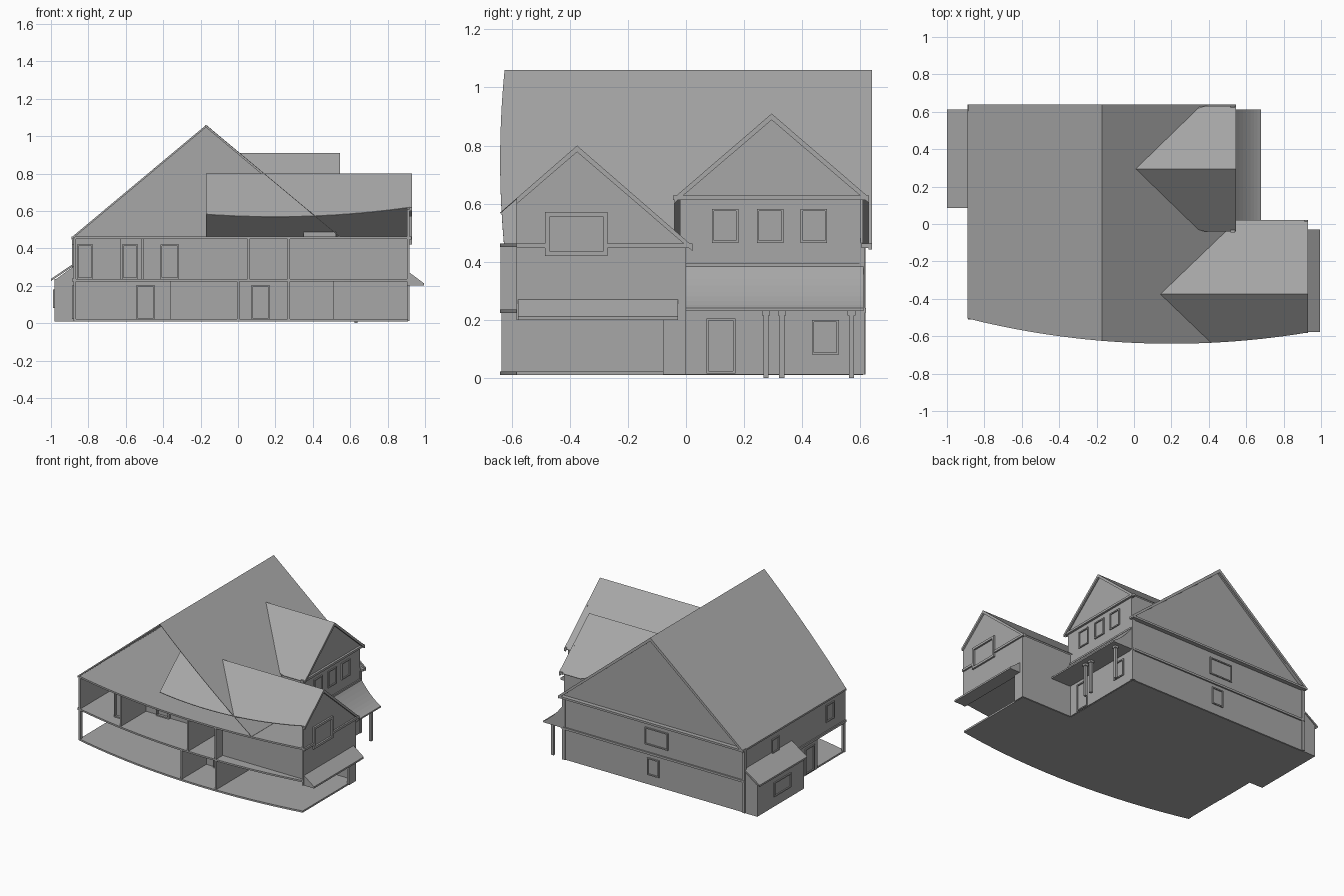
import bpy, bmesh, math

R, CX, CY = 4.47, 0.2, -0.64 + 4.47
GREY = bpy.data.materials.new("house_grey")
GREY.diffuse_color = (0.39, 0.39, 0.39, 1)


def arc(x):
    """y of the curved section cut at x"""
    return CY - math.sqrt(R * R - (x - CX) ** 2)


def mesh(name, verts, faces):
    me = bpy.data.meshes.new(name)
    me.from_pydata(verts, [], faces)
    me.validate()
    bm = bmesh.new()
    bm.from_mesh(me)
    bmesh.ops.recalc_face_normals(bm, faces=bm.faces)
    bm.to_mesh(me)
    bm.free()
    me.materials.append(GREY)
    ob = bpy.data.objects.new(name, me)
    bpy.context.collection.objects.link(ob)
    return ob


CUBE = [(0, 1, 3, 2), (4, 6, 7, 5), (0, 4, 5, 1), (2, 3, 7, 6), (0, 2, 6, 4), (1, 5, 7, 3)]


def boxes(name, items):
    """several boxes (x0,x1,y0,y1,z0,z1) as one object"""
    v, f = [], []
    for x0, x1, y0, y1, z0, z1 in items:
        n = len(v)
        v += [(x, y, z) for x in (x0, x1) for y in (y0, y1) for z in (z0, z1)]
        f += [tuple(n + i for i in q) for q in CUBE]
    return mesh(name, v, f)


def prism(name, pts, vec):
    """polygon extruded along a vector"""
    n = len(pts)
    v = list(pts) + [tuple(a + b for a, b in zip(p, vec)) for p in pts]
    f = [tuple(range(n))[::-1], tuple(range(n, 2 * n))]
    f += [(i, (i + 1) % n, n + (i + 1) % n, n + i) for i in range(n)]
    return mesh(name, v, f)


def plate(name, x0, x1, lo, hi, zf, t=0.012, n=16):
    """slab between y=lo and y=hi (numbers or functions of x), top surface zf(x,y)"""
    v, f = [], []
    for i in range(n + 1):
        x = x0 + (x1 - x0) * i / n
        a, b = (g(x) if callable(g) else g for g in (lo, hi))
        v += [(x, a, zf(x, a)), (x, b, zf(x, b)), (x, b, zf(x, b) - t), (x, a, zf(x, a) - t)]
    for i in range(n):
        for k in range(4):
            p, q = 4 * i + k, 4 * i + (k + 1) % 4
            f.append((p, p + 4, q + 4, q))
    f += [(0, 1, 2, 3), (4 * n + 3, 4 * n + 2, 4 * n + 1, 4 * n)]
    return mesh(name, v, f)


def frame(name, axis, pos, a0, a1, z0, z1, w=0.008, d=0.006):
    """window or door surround on a wall facing x or y"""
    bars = [(a0, a0 + w, z0, z1), (a1 - w, a1, z0, z1), (a0, a1, z0, z0 + w), (a0, a1, z1 - w, z1)]
    if axis == 'x':
        boxes(name, [(pos - d, pos + d, a, b, c, e) for a, b, c, e in bars])
    else:
        boxes(name, [(a, b, pos - d, pos + d, c, e) for a, b, c, e in bars])


def main_z(x, y=0):
    return 1.06 - 0.835 * abs(x + 0.17)


def rear_z(x, y):
    return 0.91 - 0.86 * abs(y - 0.295)


def front_z(x, y):
    return 0.80 - 0.87 * abs(y + 0.375)


def valley(x):
    """half width of the rear gable roof where it meets the main roof"""
    return min(0.335, max(0.0, (0.91 - main_z(x)) / 0.86))


# Floors cut by the curve
for nm, z in (("ground_floor", 0.022), ("upper_floor", 0.235), ("attic_floor", 0.462)):
    plate(nm + "_main", -0.875, 0.518, arc, 0.605, lambda x, y, z=z: z)
    plate(nm + "_wing", 0.518, 0.91, arc, -0.005, lambda x, y, z=z: z)
boxes("side_bay_floor", [(-0.98, -0.87, 0.09, 0.61, 0.01, 0.022)])

# Roof sheets, the right slope opened around the rear gable
S = 0.004
plate("main_roof_left", -0.89, -0.17, arc, 0.64, main_z)
plate("main_roof_right_top", -0.17, 0.01, arc, 0.64, main_z, S)
plate("main_roof_right_south", 0.01, 0.545, arc, lambda x: 0.295 - valley(x), main_z, S)
plate("main_roof_right_north", 0.01, 0.35, lambda x: 0.295 + valley(x), 0.64, main_z, S)
plate("rear_gable_roof_south", 0.01, 0.545, lambda x: 0.295 - valley(x), 0.295, rear_z, S)
plate("rear_gable_roof_north", 0.01, 0.545, 0.295, lambda x: 0.295 + valley(x), rear_z, S)
plate("front_gable_roof_south", -0.17, 0.93, arc, -0.375, front_z, S)
plate("front_gable_roof_north", -0.17, 0.93, -0.375, 0.022, front_z, S)

# Back gable wall with bands, rake boards and corner boards
Y = 0.595
prism("back_wall", [(-0.875, Y, 0.012), (0.525, Y, 0.012), (0.525, Y, 0.465), (-0.17, Y, 1.048),
                    (-0.875, Y, 0.46)], (0, 0.015, 0))
boxes("back_bands", [(-0.885, 0.53, 0.605, 0.62, 0.225, 0.24), (-0.89, 0.545, 0.605, 0.64, 0.448, 0.462)])
boxes("back_corner_boards", [(-0.888, -0.866, 0.6, 0.618, 0.012, 0.45), (0.508, 0.53, 0.597, 0.616, 0.012, 0.45)])
for s, nm in ((-1, "left"), (1, "right")):
    e = -0.17 + s * 0.715
    prism("back_rake_" + nm, [(-0.17, 0.628, 1.06), (e, 0.628, 0.463), (e, 0.628, 0.443), (-0.17, 0.628, 1.035)],
          (0, 0.012, 0))
frame("back_window_upper", 'y', 0.612, -0.29, -0.11, 0.29, 0.41)
frame("back_window_lower", 'y', 0.612, -0.22, -0.13, 0.08, 0.2)

# Left side wall, open porch corner below
yl = arc(-0.87)
boxes("left_wall", [(-0.88, -0.865, yl, 0.61, 0.23, 0.455), (-0.88, -0.865, -0.2, 0.61, 0.012, 0.23),
                    (-0.88, -0.865, yl, yl + 0.02, 0.012, 0.23), (-0.888, -0.87, yl, 0.61, 0.222, 0.238)])
frame("left_window_rear", 'x', -0.882, 0.23, 0.31, 0.31, 0.41)
frame("left_window_front", 'x', -0.882, -0.38, -0.29, 0.3, 0.42)
frame("left_door", 'x', -0.882, -0.16, -0.06, 0.022, 0.2)

# Side bay with lean-to roof
boxes("side_bay_walls", [(-0.98, -0.968, 0.09, 0.61, 0.012, 0.235), (-0.98, -0.87, 0.09, 0.102, 0.012, 0.235),
                         (-0.98, -0.87, 0.598, 0.61, 0.012, 0.235)])
prism("side_bay_roof", [(-1.0, 0.085, 0.225), (-0.87, 0.085, 0.312), (-0.87, 0.085, 0.324), (-1.0, 0.085, 0.237)],
      (0, 0.527, 0))
for i, y in enumerate((0.09, 0.6)):
    prism("side_bay_cheek_%d" % i, [(-0.98, y, 0.23), (-0.87, y, 0.23), (-0.87, y, 0.31)], (0, 0.01, 0))
frame("side_bay_window", 'x', -0.982, 0.24, 0.43, 0.08, 0.18)

# Rear gable wall on the right side
prism("rear_gable_wall", [(0.51, -0.02, 0.012), (0.51, 0.6, 0.012), (0.51, 0.6, 0.635), (0.51, 0.295, 0.9),
                          (0.51, -0.02, 0.627)], (0.015, 0, 0))
boxes("rear_gable_sides", [(0.35, 0.52, -0.02, -0.008, 0.46, 0.628), (0.35, 0.52, 0.588, 0.6, 0.46, 0.635)])
boxes("rear_gable_bands", [(0.515, 0.54, -0.045, 0.63, 0.613, 0.628), (0.52, 0.533, 0.0, 0.605, 0.383, 0.395)])
for i, y in enumerate((0.135, 0.29, 0.44)):
    frame("rear_gable_window_%d" % i, 'x', 0.527, y - 0.046, y + 0.046, 0.465, 0.582)
for s, nm in ((-1, "south"), (1, "north")):
    e = 0.295 + s * 0.335
    prism("rear_gable_rake_" + nm, [(0.533, 0.295, 0.91), (0.533, e, 0.622), (0.533, e, 0.602), (0.533, 0.295, 0.888)],
          (0.012, 0, 0))
frame("porch_door", 'x', 0.527, 0.07, 0.17, 0.015, 0.205)
frame("porch_window", 'x', 0.527, 0.433, 0.527, 0.08, 0.2)

# Solid porch roof with curved top, and posts
curve = []
for i in range(9):
    t = i / 8
    curve.append((0.525 + 0.155 * t, 0.0, 0.39 - 0.15 * (1.45 * t - 0.45 * t * t)))
prism("porch_roof", curve + [(0.68, 0.0, 0.23), (0.525, 0.0, 0.23)], (0, 0.612, 0))
for i, y in enumerate((0.275, 0.33, 0.57)):
    boxes("porch_post_%d" % i, [(0.622, 0.64, y - 0.009, y + 0.009, 0, 0.23),
                                (0.617, 0.645, y - 0.014, y + 0.014, 0.215, 0.23)])

# Front gable wall over the garage opening
yf = arc(0.91)
prism("front_gable_wall", [(0.903, yf, 0.225), (0.903, 0, 0.225), (0.903, 0, 0.462), (0.903, -0.375, 0.79),
                           (0.903, yf, front_z(0, yf) - 0.01)], (0.014, 0, 0))
boxes("garage_jambs", [(0.903, 0.917, -0.08, 0, 0.012, 0.23), (0.903, 0.917, yf, 0, 0.2, 0.23)])
boxes("wing_side_wall", [(0.51, 0.917, -0.014, 0, 0.012, 0.46)])
boxes("front_gable_band", [(0.912, 0.928, yf, -0.48, 0.447, 0.463), (0.912, 0.928, -0.27, 0.022, 0.447, 0.463)])
frame("front_gable_window", 'x', 0.92, -0.485, -0.27, 0.42, 0.572, w=0.016, d=0.009)
prism("front_gable_rake_north", [(0.918, -0.375, 0.80), (0.918, 0.022, 0.455), (0.918, 0.022, 0.437),
                                 (0.918, -0.375, 0.778)], (0.012, 0, 0))
prism("front_gable_rake_south", [(0.918, -0.375, 0.80), (0.918, yf, front_z(0, yf)),
                                 (0.918, yf, front_z(0, yf) - 0.02), (0.918, -0.375, 0.778)], (0.012, 0, 0))
prism("garage_awning", [(0.912, yf + 0.005, 0.2), (0.912, yf + 0.005, 0.274), (0.995, yf + 0.005, 0.212),
                        (0.995, yf + 0.005, 0.2)], (0, 0.55, 0))

# Interior partitions revealed by the cut
T = 0.012
boxes("lower_partitions", [(0.265, 0.265 + T, arc(0.27) + 0.005, 0.0, 0.02, 0.225),
                           (-0.005, -0.005 + T, arc(0) + 0.005, -0.35, 0.02, 0.225),
                           (-0.005, 0.27, -0.36, -0.36 + T, 0.02, 0.225),
                           (-0.56, -0.005, -0.2, -0.2 + T, 0.02, 0.225),
                           (-0.87, -0.36, -0.21, -0.21 + T, 0.02, 0.225)])
boxes("upper_partitions", [(0.265, 0.265 + T, arc(0.27), 0.0, 0.23, 0.452),
                           (0.05, 0.05 + T, arc(0.05), -0.2, 0.23, 0.452),
                           (0.27, 0.905, -0.565, -0.565 + T, 0.23, 0.452),
                           (0.05, 0.27, -0.2, -0.2 + T, 0.23, 0.452),
                           (-0.515, -0.515 + T, arc(-0.51) + 0.01, -0.1, 0.23, 0.452),
                           (-0.63, -0.515, -0.47, -0.47 + T, 0.23, 0.452),
                           (-0.63, -0.63 + T, -0.47, -0.1, 0.23, 0.452),
                           (-0.515, 0.05, -0.3, -0.3 + T, 0.23, 0.452),
                           (-0.87, -0.63, -0.1, -0.1 + T, 0.23, 0.452)])
for i, (y, a, b, z0, z1) in enumerate(((-0.212, -0.545, -0.445, 0.02, 0.2), (-0.362, 0.07, 0.17, 0.02, 0.2),
                                       (-0.102, -0.86, -0.775, 0.235, 0.42), (-0.472, -0.62, -0.535, 0.235, 0.42),
                                       (-0.302, -0.415, -0.315, 0.235, 0.42))):
    frame("inner_door_%d" % i, 'y', y, a, b, z0, z1, d=0.015)
